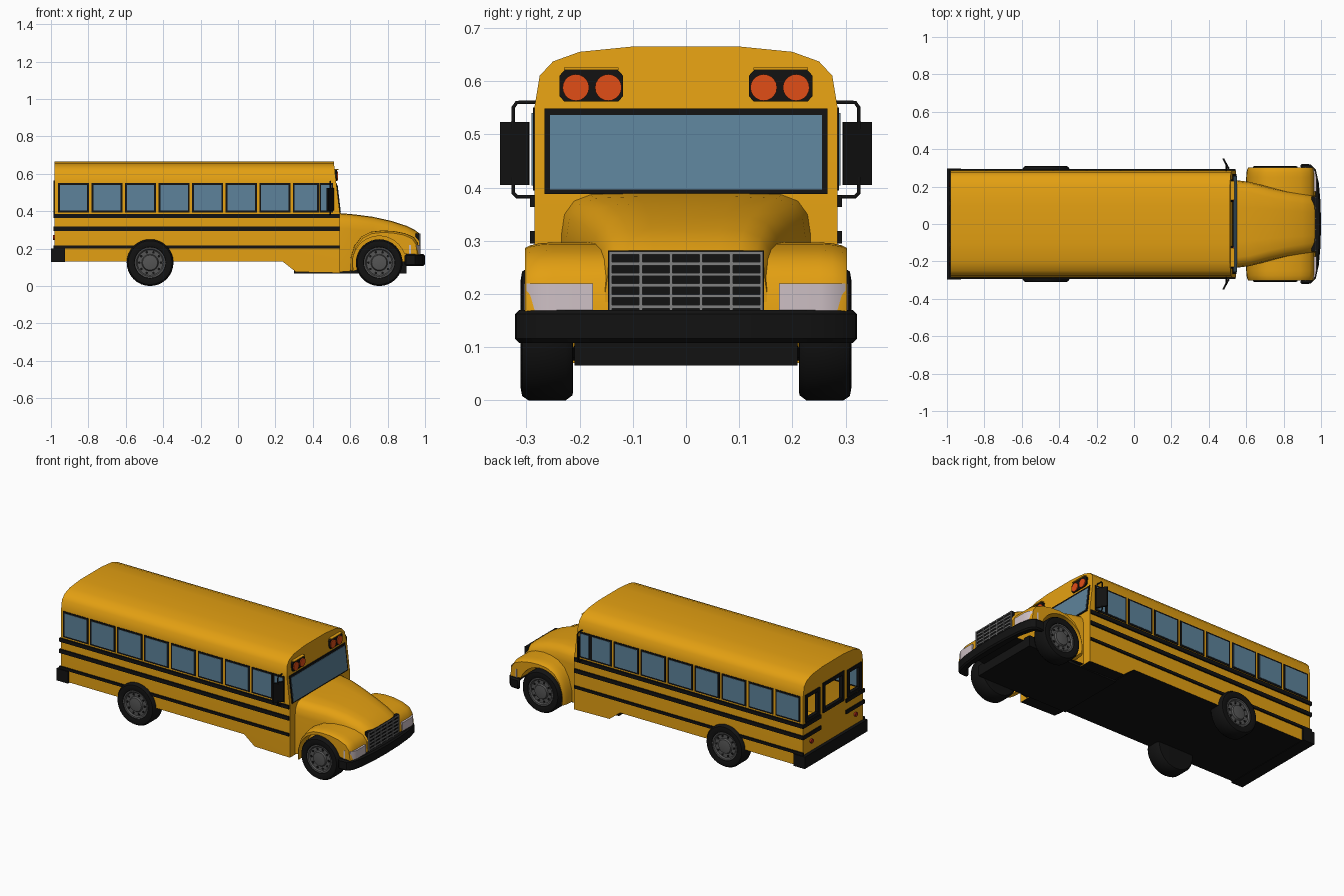
import bpy, bmesh, math
from mathutils import Vector

if "Cube" in bpy.data.objects:
    bpy.data.objects.remove(bpy.data.objects["Cube"])


def material(name, r, g, b):
    m = bpy.data.materials.new(name)
    m.diffuse_color = (r, g, b, 1)
    m.use_nodes = True
    m.node_tree.nodes["Principled BSDF"].inputs["Base Color"].default_value = m.diffuse_color
    return m


YELLOW = material("bus yellow", 0.77, 0.35, 0.006)
BLACK = material("black", 0.006, 0.006, 0.006)
GLASS = material("blue glass", 0.11, 0.225, 0.325)
HUB = material("wheel grey", 0.09, 0.09, 0.09)
BAR = material("grille grey", 0.22, 0.22, 0.22)
LAMP = material("headlight white", 0.62, 0.53, 0.56)
ORANGE = material("orange", 0.75, 0.075, 0.008)
RED = material("red", 0.4, 0.02, 0.01)


def loft(name, sections, mat):
    """Skin closed sections with equal point counts, and cap both ends."""
    bm = bmesh.new()
    rows = [[bm.verts.new(p) for p in s] for s in sections]
    n = len(rows[0])
    for a, b in zip(rows, rows[1:]):
        for i in range(n):
            j = (i + 1) % n
            bm.faces.new((a[i], a[j], b[j], b[i]))
    bm.faces.new(rows[0])
    bm.faces.new(rows[-1])
    bmesh.ops.recalc_face_normals(bm, faces=bm.faces)
    me = bpy.data.meshes.new(name)
    bm.to_mesh(me)
    bm.free()
    me.materials.append(mat)
    ob = bpy.data.objects.new(name, me)
    bpy.context.collection.objects.link(ob)
    return ob


def prism(name, pts, axis, a, b, mat):
    """Extrude a 2D outline along an axis from a to b."""
    place = {"x": lambda p, t: (t, p[0], p[1]),
             "y": lambda p, t: (p[0], t, p[1]),
             "z": lambda p, t: (p[0], p[1], t)}[axis]
    return loft(name, [[place(p, t) for p in pts] for t in (a, b)], mat)


def box(name, x, y, z, mat):
    return prism(name, [(x[0], y[0]), (x[1], y[0]), (x[1], y[1]), (x[0], y[1])], "z", z[0], z[1], mat)


def lathe(name, profile, cx, cz, mat, n=32):
    """Turn (radius, y) points about a line along y."""
    return loft(name, [[(cx + r * math.cos(2 * math.pi * i / n), y, cz + r * math.sin(2 * math.pi * i / n))
                        for i in range(n)] for r, y in profile], mat)


def disc(name, x0, x1, y, z, r, mat, n=20):
    ring = [(y + r * math.cos(2 * math.pi * i / n), z + r * math.sin(2 * math.pi * i / n)) for i in range(n)]
    return prism(name, ring, "x", x0, x1, mat)


def boolean(ob, other, op):
    mod = ob.modifiers.new(op, "BOOLEAN")
    mod.operation, mod.object, mod.solver = op, other, "EXACT"
    bpy.context.view_layer.objects.active = ob
    bpy.ops.object.modifier_apply(modifier=mod.name)
    bpy.data.objects.remove(other)


def black_underside(ob):
    ob.data.materials.clear()
    ob.data.materials.append(YELLOW)
    ob.data.materials.append(BLACK)
    for f in ob.data.polygons:
        f.material_index = 1 if f.normal.z < -0.5 and f.center.z < 0.2 else 0


def front_x(z):
    return 0.545 - 0.118 * (z - 0.385)


# Hollow cabin: side outline crossed with the rounded roof section
side = [(-0.98, 0.13), (0.24, 0.13), (0.31, 0.075), (0.545, 0.07), (0.545, 0.385),
        (front_x(0.7), 0.7), (-0.98, 0.7)]
half = [(0.285, 0.55), (0.275, 0.61), (0.25, 0.637), (0.2, 0.655), (0.1, 0.665)]
roof = half + [(-y, z) for y, z in reversed(half)]
cabin = prism("cabin", side, "y", -0.4, 0.4, YELLOW)
boolean(cabin, prism("section", [(0.285, 0)] + roof + [(-0.285, 0)], "x", -1.2, 1, YELLOW), "INTERSECT")
inner = [(0.27, 0.16)] + [(y * 0.95, z - 0.015) for y, z in roof] + [(-0.27, 0.16)]
boolean(cabin, prism("inside", inner, "x", -0.965, 0.49, YELLOW), "DIFFERENCE")

# Open rear windows with black frames
for y0, y1, z0, z1 in ((0.14, 0.255, 0.4, 0.545), (-0.09, 0.09, 0.395, 0.555), (-0.255, -0.14, 0.4, 0.545)):
    boolean(cabin, box("opening", (-1.1, -0.9), (y0, y1), (z0, z1), YELLOW), "DIFFERENCE")
    t, xs = 0.01, (-0.986, -0.964)
    for y in (y0, y1):
        box("rear_window_frame", xs, (y - t, y + t), (z0 - t, z1 + t), BLACK)
    for z in (z0, z1):
        box("rear_window_frame", xs, (y0, y1), (z - t, z + t), BLACK)
black_underside(cabin)

# Windshield
for name, w, z0, z1, d, mat in (("windshield_frame", 0.266, 0.388, 0.549, 0.004, BLACK),
                                ("windshield_glass", 0.256, 0.396, 0.536, 0.006, GLASS)):
    prism(name, [(front_x(z0) - 0.003, z0), (front_x(z0) + d, z0), (front_x(z1) + d, z1),
                 (front_x(z1) - 0.003, z1)], "y", -w, w, mat)

# Hood, skinned over sections that narrow to the nose
hood_rows = []
for x, w, zt, zb in ((0.54, 0.235, 0.39, 0.075), (0.62, 0.225, 0.383, 0.08), (0.72, 0.198, 0.37, 0.12),
                     (0.82, 0.176, 0.348, 0.12), (0.90, 0.164, 0.322, 0.12), (0.945, 0.158, 0.3, 0.12),
                     (0.968, 0.152, 0.282, 0.12)):
    h = [(w, zb), (w, zt - 0.08), (w - 0.006, zt - 0.04), (w - 0.024, zt - 0.015), (w - 0.055, zt - 0.003),
         (w * 0.4, zt)]
    hood_rows.append([(x, y, z) for y, z in h] + [(x, -y, z) for y, z in reversed(h)])
black_underside(loft("hood", hood_rows, YELLOW))
box("chassis", (0.3, 0.9), (-0.21, 0.21), (0.066, 0.13), BLACK)

# Front bumper, curved in plan
curve = [(1.0, 0), (0.997, 0.12), (0.988, 0.22), (0.972, 0.29), (0.945, 0.319), (0.89, 0.322), (0.89, 0.3),
         (0.93, 0.28), (0.95, 0.2)]
bumper = prism("front_bumper", curve + [(x, -y) for x, y in reversed(curve[1:])], "z", 0.108, 0.17, BLACK)
bev = bumper.modifiers.new("bevel", "BEVEL")
bev.width, bev.limit_method, bev.angle_limit = 0.008, "ANGLE", math.radians(60)
box("rear_bumper", (-1.0, -0.925), (-0.298, 0.298), (0.128, 0.2), BLACK)

# Grille
box("grille", (0.95, 0.971), (-0.147, 0.147), (0.168, 0.282), BLACK)
for i in range(6):
    y, z = -0.142 + 0.0568 * i, 0.176 + 0.0202 * i
    box("grille_upright", (0.965, 0.976), (y - 0.003, y + 0.003), (0.17, 0.28), BAR)
    box("grille_bar", (0.965, 0.974), (-0.145, 0.145), (z - 0.003, z + 0.003), BAR)

# Parts that repeat on both sides
outer = [(0.60, 0.08), (0.602, 0.15), (0.622, 0.215), (0.66, 0.265), (0.71, 0.29), (0.77, 0.297), (0.83, 0.294),
         (0.89, 0.283), (0.94, 0.262), (0.962, 0.23), (0.97, 0.17)]
arch = [(0.755 + 0.142 * math.cos(math.radians(a)), 0.125 + 0.142 * math.sin(math.radians(a)))
        for a in range(20, 198, 11)]
windows = [(-0.96 + 0.1795 * i, -0.8 + 0.1795 * i) for i in range(7)] + [(0.296, 0.43), (0.438, 0.506)]
stripes = ((0.363, 0.385), (0.295, 0.318), (0.2, 0.216))
tyre = [(0.1, 0.212), (0.115, 0.213), (0.125, 0.226), (0.125, 0.296), (0.117, 0.308), (0.1, 0.311), (0.084, 0.306),
        (0.082, 0.296)]
hub = [(0.084, 0.29), (0.082, 0.305), (0.074, 0.304), (0.068, 0.297), (0.045, 0.297), (0.04, 0.306), (0.02, 0.309)]

for s, tag in ((1, "left"), (-1, "right")):
    # Fender with a rounded outer edge over the wheel arch
    rows = []
    for y, k in ((0.12, 1), (0.25, 1), (0.275, 0.99), (0.293, 0.968), (0.303, 0.94)):
        rows.append([(0.78 + (x - 0.78) * k, s * y, 0.12 + (z - 0.12) * k) for x, z in outer]
                    + [(x, s * y, z) for x, z in arch])
    loft(tag + "_fender", rows, YELLOW)
    prism(tag + "_headlight", [(x, s * y) for x, y in ((0.975, 0.175), (0.975, 0.252), (0.969, 0.28), (0.955, 0.3),
          (0.915, 0.304), (0.915, 0.175))], "z", 0.169, 0.22, LAMP)

    # Wheels
    for cx in (-0.47, 0.755):
        lathe(tag + "_tyre", [(r, s * y) for r, y in tyre], cx, 0.125, BLACK)
        lathe(tag + "_hub", [(r, s * y) for r, y in hub], cx, 0.125, HUB)
        for i in range(10):
            a = 2 * math.pi * i / 10
            lathe("hub_hole", [(0.007, s * 0.29), (0.007, s * 0.299)], cx + 0.058 * math.cos(a),
                  0.125 + 0.058 * math.sin(a), BLACK, 8)

    # Side windows and stripes
    for x0, x1 in windows:
        box(tag + "_window_frame", (x0 - 0.003, x1 + 0.003), (s * 0.264, s * 0.288), (0.394, 0.55), BLACK)
        box(tag + "_window_glass", (x0 + 0.007, x1 - 0.007), (s * 0.262, s * 0.29), (0.404, 0.54), GLASS)
    for z in stripes:
        box(tag + "_stripe", (-0.986, 0.542), (s * 0.284, s * 0.293), z, BLACK)
    for z in stripes[:2]:
        box(tag + "_rear_stripe", (-0.986, -0.979), (s * 0.12, s * 0.293), z, BLACK)
    disc(tag + "_tail_light", -0.99, -0.979, s * 0.21, 0.26, 0.013, RED)

    # Warning lights above the windshield
    prism(tag + "_light_box", [(s * y, z) for y, z in ((0.118, 0.572), (0.127, 0.562), (0.229, 0.562), (0.238, 0.572),
          (0.238, 0.61), (0.227, 0.622), (0.129, 0.622), (0.118, 0.61))], "x", 0.5, 0.53, BLACK)
    box(tag + "_light_hood", (0.5, 0.536), (s * 0.127, s * 0.229), (0.621, 0.626), YELLOW)
    for y in (0.146, 0.207):
        disc(tag + "_warning_light", 0.52, 0.535, s * y, 0.588, 0.025, ORANGE)

    # Mirror and its bracket tubes
    prism(tag + "_mirror", [(x, s * y) for x, y in ((0.472, 0.35), (0.482, 0.35), (0.512, 0.296), (0.5, 0.294))],
          "z", 0.405, 0.523, BLACK)
    cu = bpy.data.curves.new(tag + "_mirror_bracket", "CURVE")
    cu.dimensions, cu.bevel_depth, cu.bevel_resolution = "3D", 0.004, 1
    cu.materials.append(BLACK)
    for zs in ((0.56, 0.56, 0.55, 0.51), (0.383, 0.383, 0.39, 0.42)):
        sp = cu.splines.new("POLY")
        sp.points.add(3)
        for p, y, z in zip(sp.points, (0.28, 0.318, 0.325, 0.325), zs):
            p.co = (0.493, s * y, z, 1)
    bpy.context.collection.objects.link(bpy.data.objects.new(tag + "_mirror_bracket", cu))

# Smooth shading with sharp edges kept
for ob in bpy.data.objects:
    ob.select_set(ob.type == "MESH")
bpy.context.view_layer.objects.active = cabin
bpy.ops.object.shade_smooth_by_angle(angle=math.radians(38))
